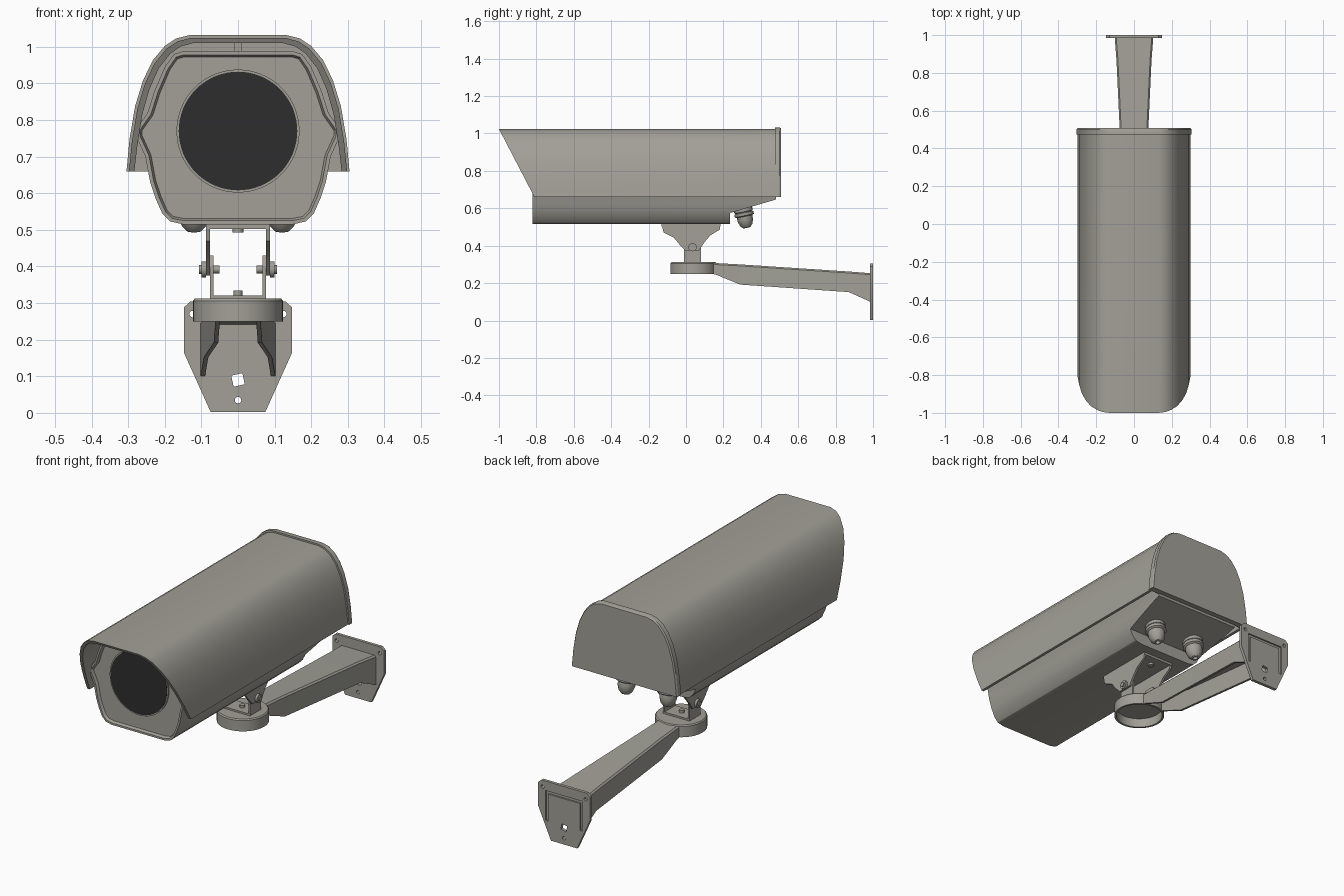
import bpy, bmesh, math
from mathutils import Matrix, Vector

if "Cube" in bpy.data.objects:
    bpy.data.objects.remove(bpy.data.objects["Cube"])


def material(name, rgb):
    m = bpy.data.materials.new(name)
    m.use_nodes = True
    m.diffuse_color = (*rgb, 1)
    node = next(n for n in m.node_tree.nodes if n.type == 'BSDF_PRINCIPLED')
    node.inputs["Base Color"].default_value = (*rgb, 1)
    node.inputs["Roughness"].default_value = 0.6
    return m


GREY = material("warm grey metal", (0.36, 0.35, 0.31))
DARK = material("dark glass", (0.027, 0.027, 0.027))


def finish(name, bm, mat=GREY, smooth=True):
    bmesh.ops.recalc_face_normals(bm, faces=bm.faces)
    mesh = bpy.data.meshes.new(name)
    bm.to_mesh(mesh)
    bm.free()
    ob = bpy.data.objects.new(name, mesh)
    bpy.context.collection.objects.link(ob)
    mesh.materials.append(mat)
    if smooth:
        activate(ob)
        bpy.ops.object.shade_smooth_by_angle(angle=math.radians(32))
    return ob


def activate(ob):
    bpy.ops.object.select_all(action='DESELECT')
    ob.select_set(True)
    bpy.context.view_layer.objects.active = ob


def loft(rings):
    """Closed skin through rings of matching points, capped at both ends."""
    bm = bmesh.new()
    vs = [[bm.verts.new(p) for p in r] for r in rings]
    n = len(vs[0])
    for a, b in zip(vs, vs[1:]):
        for i in range(n):
            bm.faces.new((a[i], a[(i + 1) % n], b[(i + 1) % n], b[i]))
    bm.faces.new(vs[0])
    bm.faces.new(vs[-1][::-1])
    return bm


def prism(pts, axis, a, b):
    """Extrude (y, z) points along x, or (x, z) points along y."""
    place = (lambda p, d: (d, *p)) if axis == 'x' else (lambda p, d: (p[0], d, p[1]))
    return loft([[place(p, d) for p in pts] for d in (a, b)])


def lathe(name, profile, origin, direction, steps=32, mat=GREY):
    """Turn an (radius, height) profile around a direction."""
    bm = bmesh.new()
    vs = [bm.verts.new((r, 0, h)) for r, h in profile]
    edges = [bm.edges.new(e) for e in zip(vs, vs[1:])]
    bmesh.ops.spin(bm, geom=vs + edges, cent=(0, 0, 0), axis=(0, 0, 1),
                   angle=math.tau, steps=steps, use_duplicate=False)
    bmesh.ops.remove_doubles(bm, verts=bm.verts, dist=1e-5)
    turn = Vector((0, 0, 1)).rotation_difference(Vector(direction)).to_matrix().to_4x4()
    bm.transform(Matrix.Translation(origin) @ turn)
    return finish(name, bm, mat)


def cut(ob, cutter_bm):
    cutter = finish("cutter", cutter_bm, smooth=False)
    cutter.hide_render = True
    mod = ob.modifiers.new("cut", 'BOOLEAN')
    mod.operation, mod.solver, mod.object = 'DIFFERENCE', 'EXACT', cutter
    activate(ob)
    bpy.ops.object.modifier_apply(modifier=mod.name)
    bpy.data.objects.remove(cutter)


def mirrored(half):
    return half + [(-x, z) for x, z in reversed(half)]


def box(x, y, z):
    return prism([(y[0], z[0]), (y[1], z[0]), (y[1], z[1]), (y[0], z[1])], 'x', *x)


def disc(r, h):
    return [(0, 0), (r, 0), (r, h), (0, h)]


# Sun hood: thin arched shell with a raked front edge
arch = [(0.298, 0.66), (0.29, 0.74), (0.275, 0.83), (0.254, 0.9),
        (0.228, 0.955), (0.195, 0.995), (0.165, 1.015), (0.13, 1.024)]
inner = [(x * 0.95, max(z - 0.014, 0.66)) for x, z in arch]
hood_bm = prism(mirrored(arch) + mirrored(inner)[::-1], 'y', -1, 0.49)
for v in hood_bm.verts:
    if v.co.y < 0:
        v.co.y += (1.024 - v.co.z) * 0.52
finish("sun_hood", hood_bm)

# Back cover, slightly larger than the hood
cap = mirrored([(x * 1.022, z + 0.008 * (z > 0.7)) for x, z in arch])
cap_in = [(x * 0.985, z - 0.004 * (z > 0.7)) for x, z in cap]
finish("back_cover", loft([[(x, y, z) for x, z in ring] for ring, y in
                           ((cap, 0.475), (cap, 0.5), (cap_in, 0.507))]))

# Camera housing with recessed front and a sloped underside at the back
outline = mirrored([(0.15, 0.515), (0.185, 0.523), (0.207, 0.545), (0.225, 0.585),
                    (0.24, 0.63), (0.253, 0.7), (0.278, 0.755), (0.278, 0.775),
                    (0.247, 0.82), (0.228, 0.88), (0.2, 0.945), (0.175, 0.98), (0.15, 0.988)])
body_bm = prism(outline, 'y', -0.82, 0.48)
bmesh.ops.recalc_face_normals(body_bm, faces=body_bm.faces)
front = [f for f in body_bm.faces if f.normal.y < -0.9]
bmesh.ops.inset_region(body_bm, faces=front, thickness=0.01, depth=0)
bmesh.ops.inset_region(body_bm, faces=front, thickness=0.006, depth=-0.015)
body = finish("housing", body_bm)
cut(body, prism([(0.235, 0.4), (0.235, 0.575), (0.485, 0.648), (0.6, 0.648), (0.6, 0.4)],
                'x', -0.5, 0.5))

# Front glass and its rim
lathe("front_glass", disc(0.162, 0.009), (0, -0.805, 0.77), (0, -1, 0), 64, DARK)
lathe("glass_rim", [(0.162, 0), (0.168, 0), (0.168, 0.007), (0.162, 0.007)],
      (0, -0.805, 0.77), (0, -1, 0), 64)

# Spacers holding the hood above the housing
for y in (-0.7, 0.3):
    finish("hood_spacer", box((-0.01, 0.01), (y - 0.02, y + 0.02), (0.98, 1.015)))

# Cable glands on the sloped underside
gland = [(0, -0.02), (0.05, -0.02), (0.05, 0.014), (0.043, 0.017), (0.052, 0.02),
         (0.052, 0.035), (0.042, 0.04), (0.042, 0.06), (0.034, 0.085),
         (0.02, 0.1), (0.011, 0.102), (0.011, 0.085), (0, 0.085)]
for side in (-1, 1):
    lathe("cable_gland", gland, (side * 0.12, 0.305, 0.595), (0, 0.2, -0.98), 20)

# Tilt bracket: hanging ears on the housing, upright ears on the arm
ear = [(-0.13, 0.515), (-0.12, 0.47), (-0.065, 0.443), (-0.03, 0.4), (-0.005, 0.375),
       (0.07, 0.375), (0.1, 0.42), (0.13, 0.455), (0.18, 0.485), (0.185, 0.515)]
upright = [(-0.01, 0.31), (0.08, 0.31), (0.08, 0.4), (0.06, 0.43), (0.01, 0.43), (-0.01, 0.4)]
bolt = [(0, -0.03), (0.011, -0.03), (0.011, 0.008), (0.022, 0.008), (0.022, 0.02),
        (0.012, 0.02), (0.012, 0.026), (0, 0.026)]
for side in (-1, 1):
    finish("hanging_ear", prism(ear, 'x', side * 0.077, side * 0.088))
    finish("upright_ear", prism(upright, 'x', side * 0.067, side * 0.076))
    lathe("pivot_bolt", bolt, (side * 0.08, 0.035, 0.392), (side, 0, 0), 16)
finish("bracket_top_plate", box((-0.088, 0.088), (-0.13, 0.185), (0.503, 0.516)))
finish("bracket_base_plate", box((-0.076, 0.076), (-0.01, 0.08), (0.31, 0.321)))
lathe("base_screw", disc(0.012, 0.016), (0, 0.035, 0.318), (0, 0, 1), 12)
for y in (-0.07, 0.13):
    lathe("housing_screw", disc(0.015, 0.012), (0, y, 0.505), (0, 0, -1), 12)

# Hub: shallow upside-down cup at the arm's end
lathe("arm_hub", [(0, 0.312), (0.118, 0.312), (0.123, 0.306), (0.123, 0.25),
                  (0.112, 0.25), (0.112, 0.297), (0, 0.297)], (0, 0.04, 0), (0, 0, 1), 40)


# Arm: tapered channel, open underneath
def channel(y, w, top, bottom, t=0.012):
    half = [(w, bottom), (w, top - 0.008), (w - 0.008, top)]
    hollow = [(w - t, bottom), (w - t, top - t)]
    return [(x, y, z) for x, z in mirrored(half) + mirrored(hollow)[::-1]]


finish("wall_arm", loft([channel(0.14, 0.062, 0.308, 0.25), channel(0.16, 0.062, 0.307, 0.245),
                         channel(0.29, 0.066, 0.3, 0.192), channel(0.87, 0.093, 0.262, 0.152),
                         channel(0.986, 0.102, 0.253, 0.1)]))

# Wall plate with screw holes and a groove around the arm's seat
plate = mirrored([(0.075, 0.003), (0.148, 0.165), (0.148, 0.288), (0.13, 0.304)])
wall = finish("wall_plate", prism(plate, 'y', 0.984, 1.0))
for x, z, r, n in ((0, 0.09, 0.022, 4), (0, 0.035, 0.009, 12),
                   (-0.124, 0.27, 0.009, 12), (0.124, 0.27, 0.009, 12)):
    ring = [(x + r * math.cos(math.tau * i / n + 1), z + r * math.sin(math.tau * i / n + 1))
            for i in range(n)]
    cut(wall, prism(ring, 'y', 0.95, 1.05))
cut(wall, prism(mirrored([(0.106, 0.1), (0.106, 0.255)]) + mirrored([(0.092, 0.1), (0.092, 0.24)])[::-1],
                'y', 0.992, 1.05))
